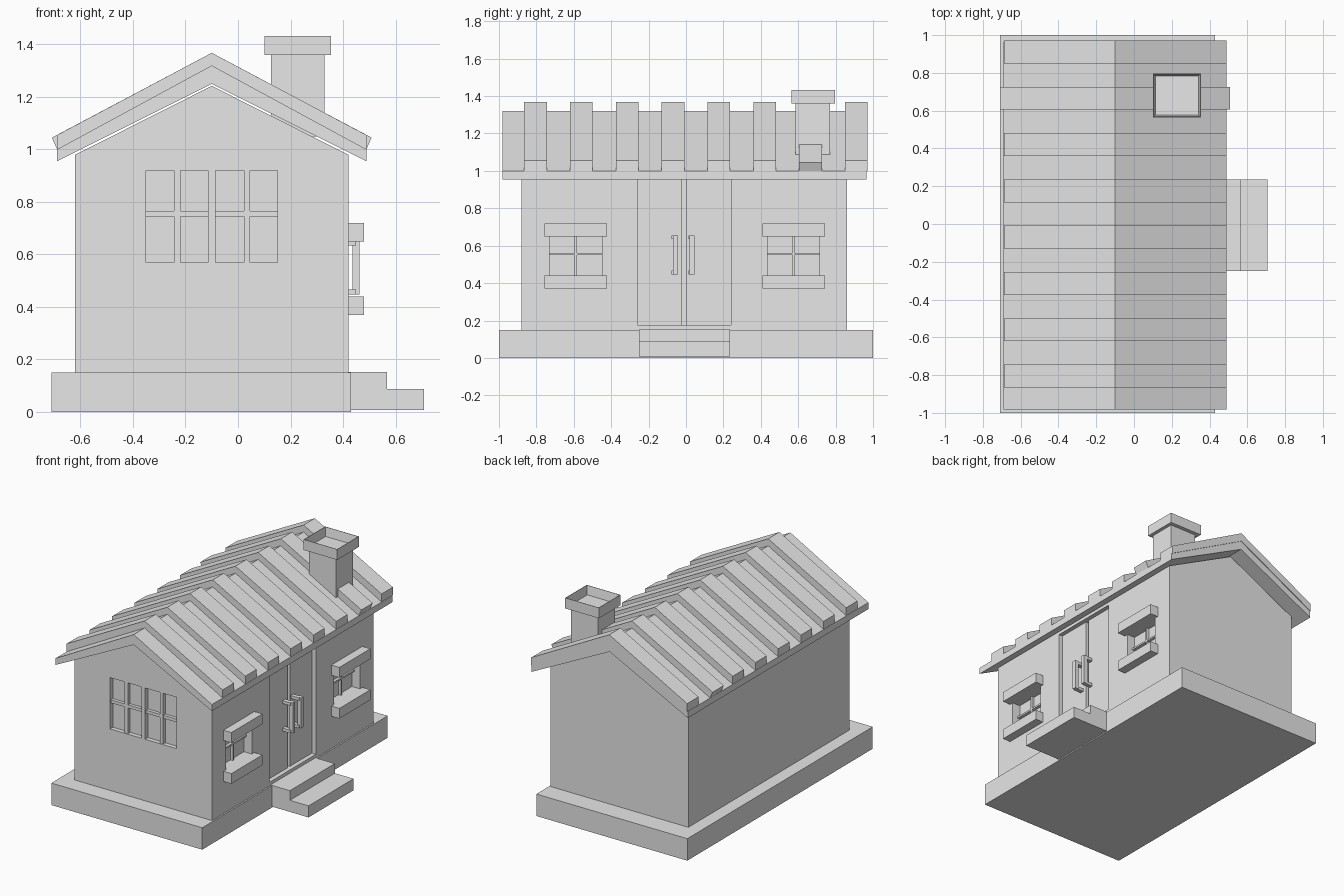
import bpy
import bmesh

cube = bpy.data.objects.get("Cube")
if cube:
    bpy.data.objects.remove(cube, do_unlink=True)

GREY = (0.8, 0.8, 0.8, 1.0)
grey = bpy.data.materials.new("plain grey")
grey.use_nodes = True
grey.diffuse_color = GREY
grey.node_tree.nodes["Principled BSDF"].inputs["Base Color"].default_value = GREY


def finish(name, bm):
    bmesh.ops.recalc_face_normals(bm, faces=bm.faces)
    mesh = bpy.data.meshes.new(name)
    bm.to_mesh(mesh)
    bm.free()
    mesh.materials.append(grey)
    obj = bpy.data.objects.new(name, mesh)
    bpy.context.scene.collection.objects.link(obj)
    return obj


def prism(name, profile, y0, y1):
    """Extrude an x-z outline from y0 to y1."""
    bm = bmesh.new()
    face = bm.faces.new([bm.verts.new((x, y0, z)) for x, z in profile])
    ext = bmesh.ops.extrude_face_region(bm, geom=[face])
    verts = [v for v in ext["geom"] if isinstance(v, bmesh.types.BMVert)]
    bmesh.ops.translate(bm, verts=verts, vec=(0, y1 - y0, 0))
    return finish(name, bm)


def box(name, x0, x1, y0, y1, z0, z1):
    return prism(name, [(x0, z0), (x1, z0), (x1, z1), (x0, z1)], y0, y1)


def cut(target, *bounds):
    """Carve a box out of the target."""
    cutter = box("cutter", *bounds)
    cutter.hide_render = True
    mod = target.modifiers.new("cut", "BOOLEAN")
    mod.operation = "DIFFERENCE"
    mod.solver = "EXACT"
    mod.object = cutter
    bpy.context.view_layer.objects.active = target
    bpy.ops.object.modifier_apply(modifier=mod.name)
    bpy.data.objects.remove(cutter, do_unlink=True)


RIDGE = -0.10


def chevron(name, half_low, half_top, low, top, y0, y1):
    """Gabled strip; low and top are (ridge z, eave z)."""
    prism(name, [(RIDGE - half_low, low[1]), (RIDGE, low[0]), (RIDGE + half_low, low[1]),
                 (RIDGE + half_top, top[1]), (RIDGE, top[0]), (RIDGE - half_top, top[1])], y0, y1)


# Base and walls
box("base", -0.71, 0.43, -1, 1, 0, 0.15)
WALL_X, FRONT = 0.42, -0.88
walls = prism("walls", [(-0.62, 0.1), (WALL_X, 0.1), (WALL_X, 0.98), (RIDGE, 1.242),
                        (-0.62, 0.98)], FRONT, 0.86)

# Pair of gable windows
for i, x in enumerate((-0.23, 0.035)):
    cut(walls, x - 0.12, x + 0.116, FRONT - 0.1, FRONT + 0.03, 0.57, 0.92)
    box(f"gable_window_upright_{i}", x - 0.013, x + 0.011, FRONT + 0.005, FRONT + 0.04, 0.565, 0.925)
    box(f"gable_window_crossbar_{i}", x - 0.125, x + 0.12, FRONT + 0.008, FRONT + 0.04, 0.745, 0.766)

# Side windows with lintel and sill
for i, y in enumerate((-0.59, 0.575)):
    cut(walls, WALL_X - 0.06, 0.6, y - 0.14, y + 0.14, 0.42, 0.67)
    box(f"side_window_upright_{i}", WALL_X - 0.07, WALL_X - 0.04, y - 0.006, y + 0.006, 0.42, 0.67)
    box(f"side_window_crossbar_{i}", WALL_X - 0.07, WALL_X - 0.04, y - 0.15, y + 0.15, 0.549, 0.561)
    for part, z in (("lintel", 0.65), ("sill", 0.37)):
        box(f"side_window_{part}_{i}", WALL_X - 0.06, 0.48, y - 0.167, y + 0.167, z, z + 0.07)

# Double door with a narrow gap and two handles
cut(walls, WALL_X - 0.03, 0.6, -0.26, 0.24, 0.175, 0.957)
cut(walls, WALL_X - 0.1, 0.6, -0.022, 0.003, 0.175, 0.957)
for side, y in (("right", -0.057), ("left", 0.033)):
    box(f"door_handle_{side}", 0.436, 0.463, y - 0.013, y + 0.013, 0.447, 0.655)
    for end, z in (("lower", 0.447), ("upper", 0.635)):
        box(f"door_handle_{side}_{end}_mount", 0.38, 0.45, y - 0.02, y + 0.008, z, z + 0.02)

# Doorsteps
prism("steps", [(0.4, 0.008), (0.708, 0.008), (0.708, 0.087), (0.567, 0.087),
                (0.567, 0.153), (0.4, 0.153)], -0.25, 0.235)

# Roof slab with raised ribs; the rib below the chimney overhangs
chevron("roof", 0.59, 0.59, (1.25, 0.955), (1.32, 1.0), -0.982, 0.966)
for i in range(8):
    y = -0.865 + 0.245 * i
    overhang = 0.02 if i == 6 else 0
    chevron(f"roof_rib_{i}", 0.589, 0.589 + overhang, (1.31, 1.0),
            (1.368, 1.055 - overhang / 2), y, y + 0.121)

# Chimney with an open cap
box("chimney", 0.125, 0.33, 0.585, 0.77, 1.05, 1.37)
cap = box("chimney_cap", 0.1, 0.354, 0.565, 0.797, 1.36, 1.432)
bm = bmesh.new()
bm.from_mesh(cap.data)
bm.normal_update()
top = max(bm.faces, key=lambda f: f.calc_center_median().z)
bmesh.ops.inset_region(bm, faces=[top], thickness=0.004)
bmesh.ops.inset_region(bm, faces=[top], thickness=0.014, depth=-0.06)
bm.to_mesh(cap.data)
bm.free()
